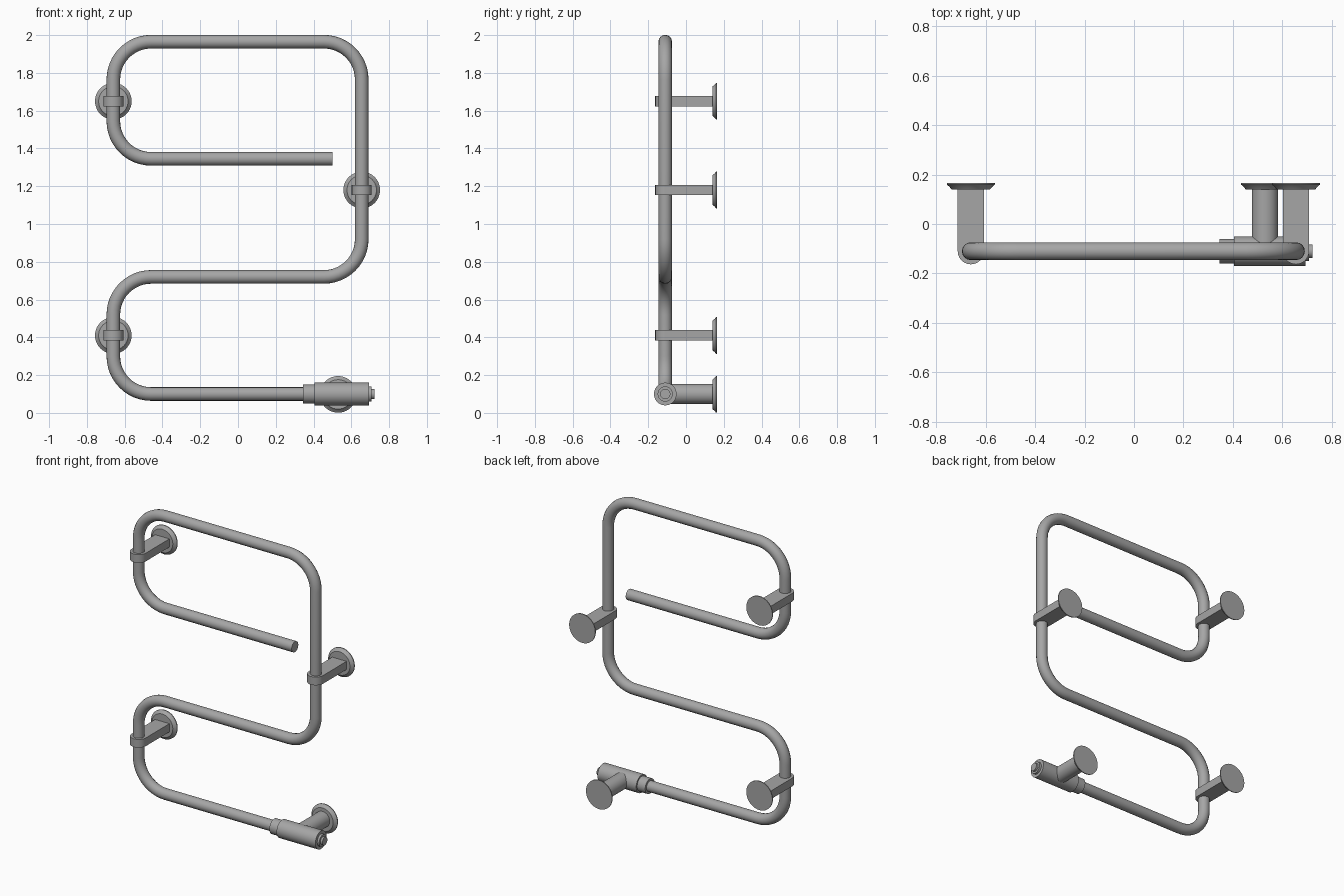
import bpy, bmesh, math
from mathutils import Matrix, Vector

if "Cube" in bpy.data.objects:
    bpy.data.objects.remove(bpy.data.objects["Cube"])

PIPE_Y = -0.11
WALL_Y = 0.165

metal = bpy.data.materials.new("satin_grey_metal")
metal.use_nodes = True
grey = (0.38, 0.38, 0.38, 1)
metal.diffuse_color = grey
metal.node_tree.nodes["Principled BSDF"].inputs["Base Color"].default_value = grey


def finish(obj):
    obj.data.materials.clear()
    obj.data.materials.append(metal)
    bpy.ops.object.select_all(action='DESELECT')
    obj.select_set(True)
    bpy.context.view_layer.objects.active = obj
    bpy.ops.object.shade_smooth_by_angle(angle=math.radians(35))
    return obj


def add_mesh(name, bm):
    bmesh.ops.recalc_face_normals(bm, faces=bm.faces)
    mesh = bpy.data.meshes.new(name)
    bm.to_mesh(mesh)
    bm.free()
    obj = bpy.data.objects.new(name, mesh)
    bpy.context.collection.objects.link(obj)
    return finish(obj)


def lathe(name, profile, origin, axis, sides=40):
    """Closed solid turned about an axis; profile is (distance, radius)."""
    bm = bmesh.new()
    rings = [[bm.verts.new((r * math.cos(a), r * math.sin(a), d))
              for a in (2 * math.pi * i / sides for i in range(sides))]
             for d, r in profile]
    for low, high in zip(rings, rings[1:]):
        for i in range(sides):
            j = (i + 1) % sides
            bm.faces.new((low[i], low[j], high[j], high[i]))
    bm.faces.new(rings[0])
    bm.faces.new(rings[-1])
    turn = Vector((0, 0, 1)).rotation_difference(Vector(axis)).to_matrix().to_4x4()
    bm.transform(Matrix.Translation(origin) @ turn)
    return add_mesh(name, bm)


def rounded_path(points, radius, steps=12):
    """Replace each inner right-angle corner with an arc."""
    pts = [Vector(p) for p in points]
    path = [pts[0]]
    for before, corner, after in zip(pts, pts[1:], pts[2:]):
        u = (before - corner).normalized() * radius
        v = (after - corner).normalized() * radius
        for i in range(steps + 1):
            a = math.pi / 2 * i / steps
            path.append(corner + u * (1 - math.sin(a)) + v * (1 - math.cos(a)))
    return path + [pts[-1]]


# Bent heating pipe
L, R = -0.66, 0.655
corners = [(0.5, 1.345), (L, 1.345), (L, 1.965), (R, 1.965),
           (R, 0.72), (L, 0.72), (L, 0.10), (0.4, 0.10)]
path = rounded_path([(x, PIPE_Y, z) for x, z in corners], 0.2)
curve = bpy.data.curves.new("pipe", 'CURVE')
curve.dimensions = '3D'
curve.bevel_depth = 0.036
curve.bevel_resolution = 6
curve.use_fill_caps = True
spline = curve.splines.new('POLY')
spline.points.add(len(path) - 1)
for point, co in zip(spline.points, path):
    point.co = (*co, 1)
pipe = bpy.data.objects.new("pipe", curve)
bpy.context.collection.objects.link(pipe)
bpy.context.view_layer.objects.active = pipe
pipe.select_set(True)
bpy.ops.object.convert(target='MESH')
finish(bpy.context.view_layer.objects.active)


def wall_flange(name, x, z):
    lathe(name, [(0, 0.078), (0.012, 0.088), (0.019, 0.097), (0.025, 0.097)],
          (x, WALL_Y - 0.025, z), (0, 1, 0))


# Wall brackets: round-nosed clamp and arm in one solid, plus flange
def bracket(label, x, z):
    r, half = 0.053, 0.0275
    outline = [(r * math.cos(a), PIPE_Y - r * math.sin(a))
               for a in (math.pi * i / 20 for i in range(21))]
    outline += [(-r, WALL_Y - 0.02), (r, WALL_Y - 0.02)]
    bm = bmesh.new()
    face = bm.faces.new([bm.verts.new((x + px, py, z - half)) for px, py in outline])
    top = bmesh.ops.extrude_face_region(bm, geom=[face])["geom"]
    bmesh.ops.translate(bm, vec=(0, 0, 2 * half),
                        verts=[v for v in top if isinstance(v, bmesh.types.BMVert)])
    add_mesh(label + "_bracket_arm", bm)
    wall_flange(label + "_wall_flange", x, z)


bracket("upper_right", L, 1.65)
bracket("middle_left", R, 1.18)
bracket("lower_right", L, 0.41)

# Electric connection: stepped body on the pipe end, stem and flange to the wall
lathe("connector_body",
      [(0.345, 0.05), (0.405, 0.05), (0.405, 0.06), (0.693, 0.06),
       (0.693, 0.04), (0.708, 0.04), (0.708, 0.027), (0.722, 0.027)],
      (0, PIPE_Y, 0.10), (1, 0, 0))
lathe("connector_stem", [(0, 0.053), (WALL_Y - 0.02 - PIPE_Y, 0.053)],
      (0.53, PIPE_Y, 0.10), (0, 1, 0))
wall_flange("connector_wall_flange", 0.53, 0.098)
